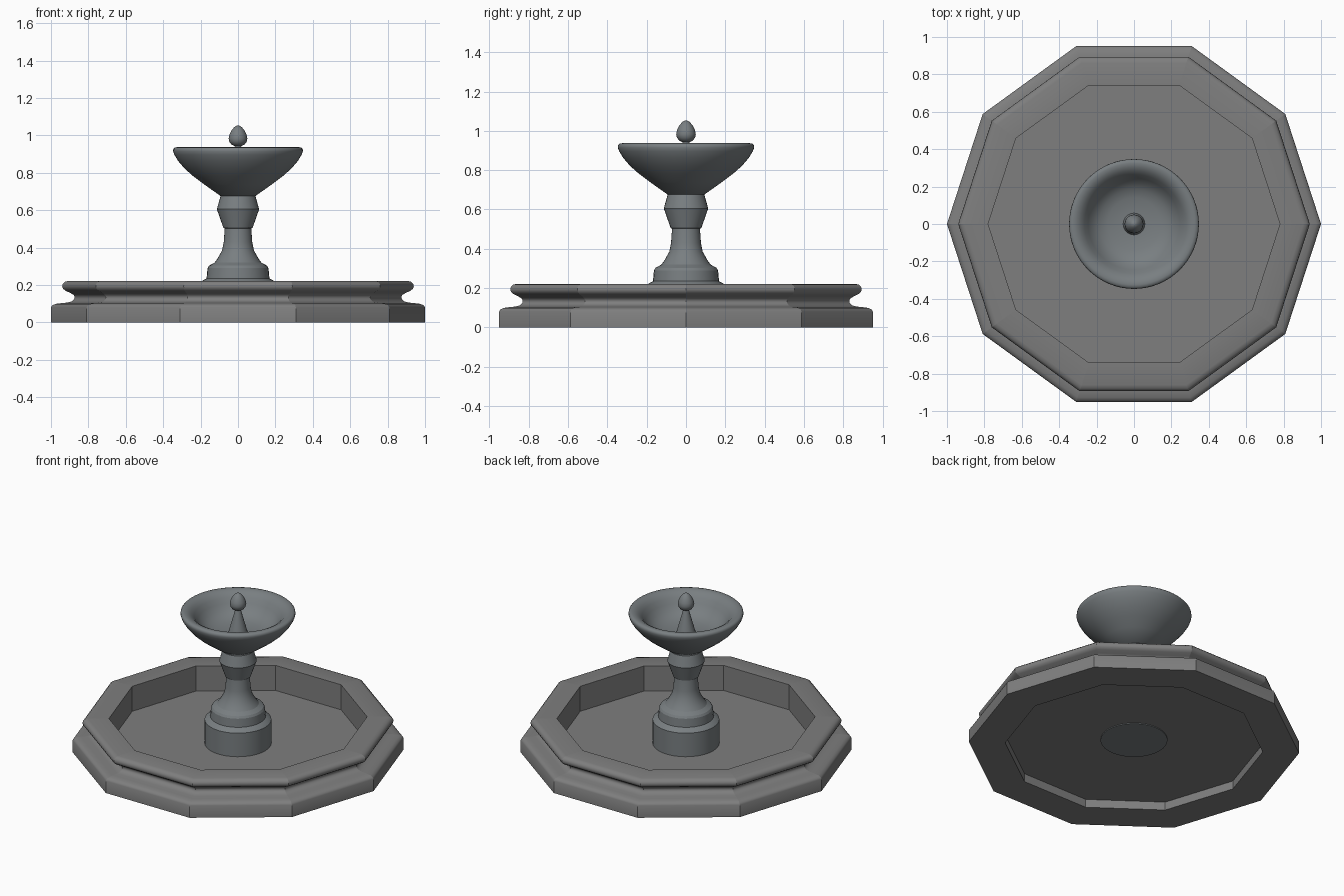
import bpy, bmesh
from math import cos, sin, tau, radians

if "Cube" in bpy.data.objects:
    bpy.data.objects.remove(bpy.data.objects["Cube"])


def material(name, rgb):
    m = bpy.data.materials.new(name)
    m.diffuse_color = (*rgb, 1)
    m.use_nodes = True
    m.node_tree.nodes["Principled BSDF"].inputs["Base Color"].default_value = m.diffuse_color
    return m


def lathe(name, profile, sides, mat, closed=False, angle=30):
    """Revolve (radius, z) points about z; radius 0 makes a pole, closed makes a mitred ring."""
    bm = bmesh.new()
    rings = []
    for r, z in profile:
        if r == 0:
            rings.append([bm.verts.new((0, 0, z))] * sides)
        else:
            rings.append([bm.verts.new((r * cos(tau * i / sides), r * sin(tau * i / sides), z))
                          for i in range(sides)])
    pairs = list(zip(rings, rings[1:]))
    if closed:
        pairs.append((rings[-1], rings[0]))
    for a, b in pairs:
        for i in range(sides):
            j = (i + 1) % sides
            bm.faces.new(list(dict.fromkeys((a[i], a[j], b[j], b[i]))))
    bmesh.ops.recalc_face_normals(bm, faces=bm.faces)
    if closed:  # separate stone blocks meet at the mitre joints
        joints = [bm.edges.get((a[i], b[i])) for a, b in pairs for i in range(sides)]
        bmesh.ops.split_edges(bm, edges=joints)
    mesh = bpy.data.meshes.new(name)
    bm.to_mesh(mesh)
    bm.free()
    mesh.materials.append(mat)
    ob = bpy.data.objects.new(name, mesh)
    bpy.context.collection.objects.link(ob)
    bpy.ops.object.select_all(action='DESELECT')
    ob.select_set(True)
    bpy.context.view_layer.objects.active = ob
    bpy.ops.object.shade_smooth_by_angle(angle=radians(angle))
    return ob


basin_stone = material("basin_stone", (0.21, 0.21, 0.21))
column_stone = material("column_stone", (0.19, 0.21, 0.22))

# Ten-sided basin wall with a moulded outer face
lathe("basin_wall", [
    (0.78, 0), (1.0, 0), (1.0, 0.08), (0.993, 0.091), (0.975, 0.099), (0.945, 0.103),
    (0.912, 0.106), (0.89, 0.112), (0.877, 0.122), (0.873, 0.134), (0.878, 0.146),
    (0.895, 0.157), (0.92, 0.168), (0.935, 0.179), (0.94, 0.192), (0.937, 0.206),
    (0.925, 0.217), (0.905, 0.222), (0.78, 0.222)], 10, basin_stone, closed=True, angle=50)

# Basin floor, raised above the ground
lathe("basin_floor", [(0, 0.055), (0.78, 0.055)], 10, basin_stone)

# Pedestal and column
lathe("column", [
    (0, 0.05), (0.202, 0.05), (0.202, 0.212), (0.187, 0.225), (0.168, 0.235), (0.163, 0.29),
    (0.155, 0.303), (0.126, 0.319), (0.112, 0.337), (0.085, 0.385), (0.076, 0.43),
    (0.071, 0.503), (0.078, 0.505), (0.113, 0.605), (0.092, 0.68), (0, 0.68)],
    32, column_stone, angle=20)

# Upper bowl with thick rolled rim and hollow inside
lathe("bowl", [
    (0, 0.677), (0.095, 0.677), (0.18, 0.737), (0.24, 0.782), (0.285, 0.822),
    (0.32, 0.863), (0.34, 0.896), (0.347, 0.915), (0.346, 0.926), (0.339, 0.934),
    (0.325, 0.937), (0.305, 0.933), (0.285, 0.922), (0.265, 0.902), (0.245, 0.872),
    (0.22, 0.84), (0.185, 0.815), (0.14, 0.8), (0.07, 0.793), (0, 0.791)],
    64, column_stone, angle=50)

# Finial: tapered stem carrying a bud
lathe("finial", [
    (0, 0.785), (0.06, 0.785), (0.017, 0.942), (0.035, 0.951), (0.046, 0.965),
    (0.05, 0.982), (0.046, 1.003), (0.034, 1.027), (0.021, 1.043), (0.01, 1.051),
    (0, 1.053)], 32, column_stone, angle=50)
